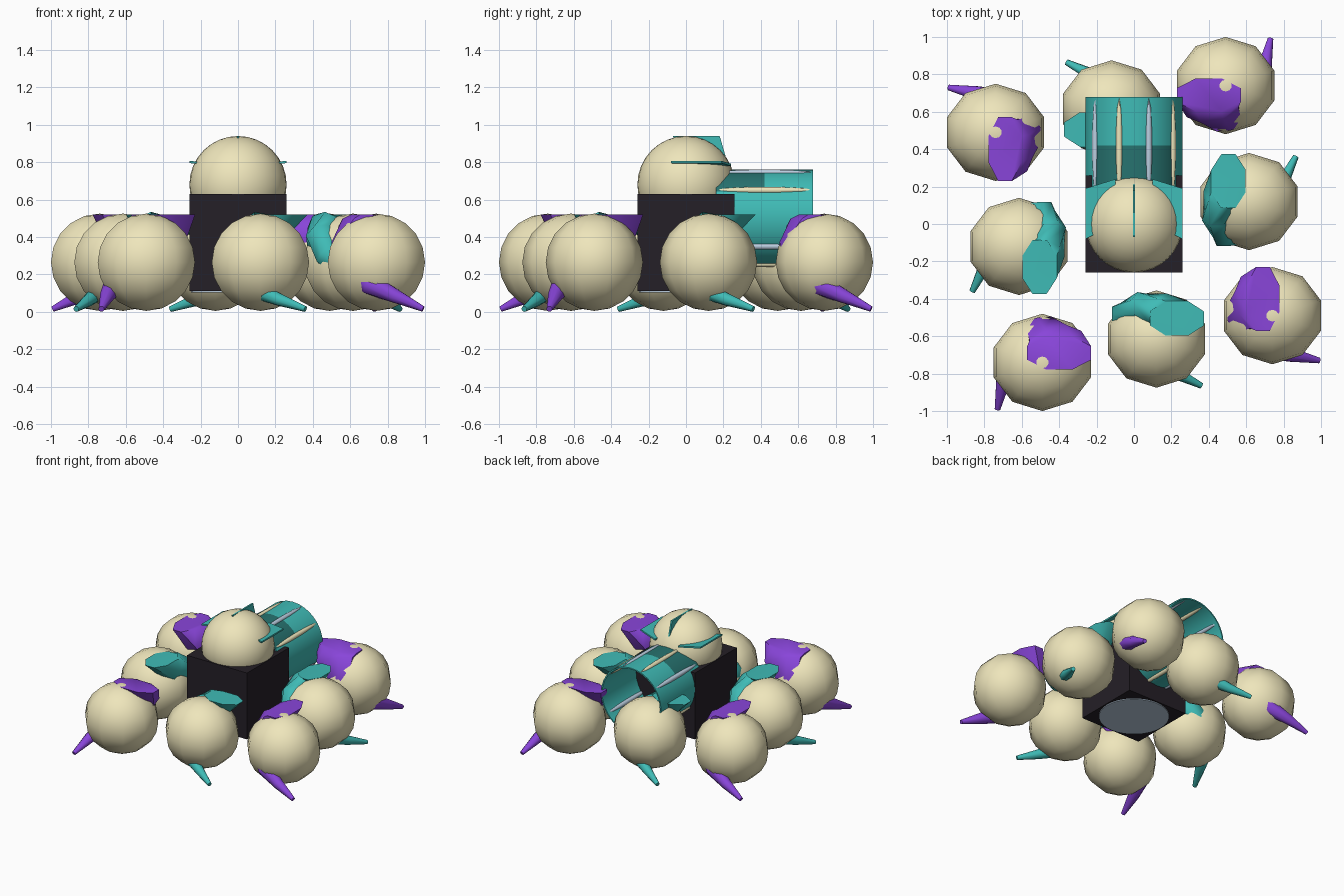
import bpy, bmesh, math
from mathutils import Vector, Matrix

if "Cube" in bpy.data.objects:
    bpy.data.objects.remove(bpy.data.objects["Cube"])


def material(name, r, g, b):
    m = bpy.data.materials.new(name)
    m.diffuse_color = (r, g, b, 1)
    m.use_nodes = True
    m.node_tree.nodes["Principled BSDF"].inputs["Base Color"].default_value = m.diffuse_color
    return m


CREAM = material("cream", 0.86, 0.79, 0.50)
TEAL = material("teal", 0.05, 0.50, 0.47)
DARK_TEAL = material("dark_teal", 0.02, 0.17, 0.16)
PURPLE = material("purple", 0.25, 0.06, 0.70)
BLACK = material("black", 0.018, 0.014, 0.02)
BLUE = material("pale_blue", 0.50, 0.62, 0.75)


def make(name, bm, mats, angle=None):
    bmesh.ops.recalc_face_normals(bm, faces=bm.faces[:])
    me = bpy.data.meshes.new(name)
    bm.to_mesh(me)
    bm.free()
    for m in mats:
        me.materials.append(m)
    ob = bpy.data.objects.new(name, me)
    bpy.context.collection.objects.link(ob)
    if angle is not None:
        bpy.ops.object.select_all(action='DESELECT')
        ob.select_set(True)
        bpy.context.view_layer.objects.active = ob
        bpy.ops.object.shade_smooth_by_angle(angle=math.radians(angle))
    return ob


def ball(name, loc, scale, seg, rings, mat):
    bm = bmesh.new()
    bmesh.ops.create_uvsphere(bm, u_segments=seg, v_segments=rings, radius=1)
    bm.transform(Matrix.Translation(loc) @ Matrix.Diagonal((*scale, 1)))
    return make(name, bm, [mat], 50)


def plate(name, corners, offset, mat):
    # flat polygon given thickness along an offset vector
    bm = bmesh.new()
    a = [bm.verts.new(c) for c in corners]
    b = [bm.verts.new(Vector(c) + Vector(offset)) for c in corners]
    bm.faces.new(a)
    bm.faces.new(b)
    n = len(a)
    for k in range(n):
        bm.faces.new((a[k], a[(k + 1) % n], b[(k + 1) % n], b[k]))
    return make(name, bm, [mat])


def tentacle(name, stations, axis, matrix, mat):
    # tapering eight-sided tube lofted along a path, flat at the top
    bm = bmesh.new()
    pts = [Vector(s[:3]) for s in stations]
    loops = []
    for i, s in enumerate(stations):
        t = (pts[min(i + 1, len(pts) - 1)] - pts[max(i - 1, 0)]).normalized()
        if i == 0:
            t = Vector((0, 0, -1))
        u = (axis - t * axis.dot(t)).normalized()
        v = t.cross(u)
        loops.append([bm.verts.new(pts[i] + u * s[3] * math.cos(a) + v * s[4] * math.sin(a))
                      for a in [math.tau * (k + 0.5) / 8 for k in range(8)]])
    for a, b in zip(loops, loops[1:]):
        for k in range(8):
            bm.faces.new((a[k], a[(k + 1) % 8], b[(k + 1) % 8], b[k]))
    bm.faces.new(loops[0])
    bm.faces.new(loops[-1])
    bm.transform(matrix)
    return make(name, bm, [mat], 50)


# body block and its underside lens
bm = bmesh.new()
bmesh.ops.create_cube(bm, size=0.52)
bmesh.ops.translate(bm, vec=(0, 0, 0.37), verts=bm.verts[:])
make("body_block", bm, [BLACK])
bm = bmesh.new()
bmesh.ops.create_cone(bm, cap_ends=True, segments=32, radius1=0.25, radius2=0.25, depth=0.01)
bmesh.ops.translate(bm, vec=(0, 0, 0.108), verts=bm.verts[:])
make("underside_disc", bm, [BLUE], 40)

# head dome and fins
ball("head", (0, 0, 0.68), (0.26, 0.26, 0.26), 32, 16, CREAM)
plate("top_fin", [(-0.006, -0.07, 0.94), (-0.006, 0.18, 0.94), (-0.006, 0.25, 0.70), (-0.006, 0, 0.70)],
      (0.012, 0, 0), TEAL)
for s, side in ((-1, "left"), (1, "right")):
    plate(side + "_fin", [(s * 0.26, -0.08, 0.795), (s * 0.26, 0.19, 0.795),
                          (s * 0.10, 0.24, 0.78), (s * 0.10, 0, 0.78)], (0, 0, 0.012), TEAL)

# rear open tube, in two bands
bm = bmesh.new()
N = 32
rings = []
for r, y in ((0.26, 0.16), (0.26, 0.42), (0.26, 0.68), (0.25, 0.68), (0.25, 0.16)):
    rings.append([bm.verts.new((r * math.cos(math.tau * k / N), y, 0.5 + r * math.sin(math.tau * k / N)))
                  for k in range(N)])
for i in range(5):
    a, b = rings[i], rings[(i + 1) % 5]
    for k in range(N):
        f = bm.faces.new((a[k], a[(k + 1) % N], b[(k + 1) % N], b[k]))
        up = math.sin(math.tau * (k + 0.5) / N)
        f.material_index = 1 if i == 0 and up > 0.62 else 0
make("rear_tube", bm, [TEAL, DARK_TEAL], 40)

# slim rods along the tube
for i, deg in enumerate((36, 72, 108, 144, 216, 252, 288, 324)):
    a = math.radians(deg)
    ball("tube_rod_%d" % i, (0.255 * math.cos(a), 0.42, 0.5 + 0.255 * math.sin(a)),
         (0.018, 0.26, 0.018), 10, 10, BLUE if i % 2 else CREAM)

# eight feet balls, each pierced by a tentacle (x, y, z, two half widths)
PURPLE_PATH = [(-0.05, 0.09, 0.255, 0.185, 0.095), (-0.11, 0.07, 0.17, 0.16, 0.10),
               (-0.15, 0.01, 0.07, 0.13, 0.10), (-0.13, -0.09, -0.03, 0.09, 0.08),
               (-0.03, -0.17, -0.12, 0.06, 0.06), (0.10, -0.21, -0.18, 0.04, 0.04),
               (0.25, -0.24, -0.25, 0.016, 0.016)]
TEAL_PATH = [(0.11, 0.11, 0.255, 0.155, 0.10), (0.03, 0.145, 0.18, 0.11, 0.10),
             (-0.08, 0.165, 0.12, 0.10, 0.09), (-0.16, 0.13, 0.05, 0.09, 0.085),
             (-0.16, 0.0, -0.04, 0.075, 0.075), (-0.07, -0.10, -0.13, 0.055, 0.055),
             (0.10, -0.18, -0.20, 0.035, 0.035), (0.24, -0.25, -0.25, 0.016, 0.016)]
for k in range(4):
    rot = Matrix.Rotation(k * math.pi / 2, 4, 'Z')
    for kind, pos, path, axis, mat in (
            ("outer", (0.74, -0.49, 0.265), PURPLE_PATH, Vector((0, 1, 0)), PURPLE),
            ("inner", (0.12, -0.615, 0.265), TEAL_PATH, Vector((1, 0, 0)), TEAL)):
        ball("%s_ball_%d" % (kind, k), rot @ Vector(pos), (0.26 / 0.951, 0.26, 0.26), 10, 10, CREAM)
        tentacle("%s_tentacle_%d" % (kind, k), path, axis, rot @ Matrix.Translation(pos), mat)
